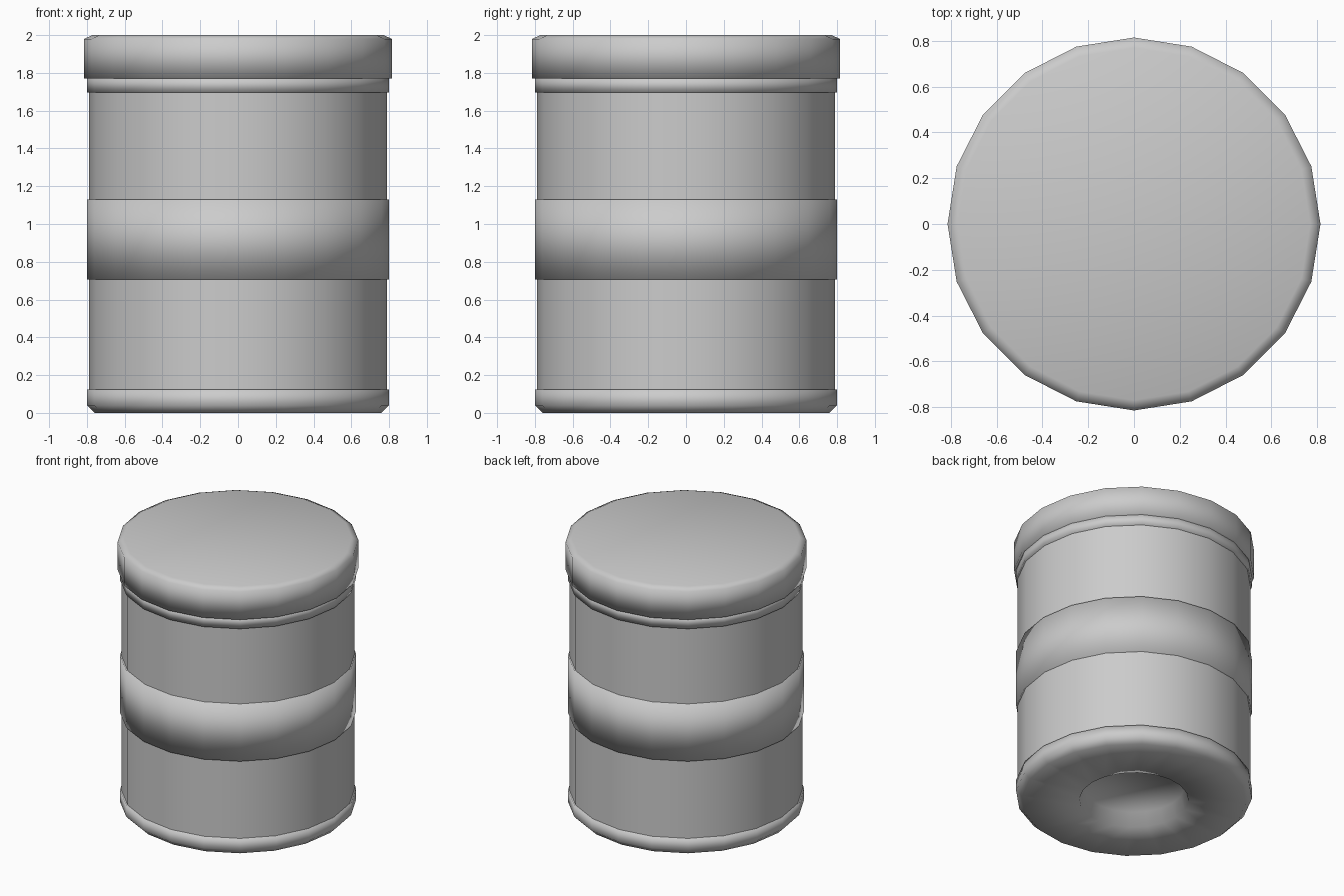
import bpy
import bmesh
from math import cos, sin, tau

SIDES = 20

cube = bpy.data.objects.get("Cube")
if cube:
    bpy.data.objects.remove(cube, do_unlink=True)

grey = bpy.data.materials.new("plain grey")
grey.use_nodes = True
colour = (0.6, 0.6, 0.6, 1)
grey.diffuse_color = colour
grey.node_tree.nodes["Principled BSDF"].inputs["Base Color"].default_value = colour


def lathe(name, profile, cap_start=False, cap_end=False, closed=False):
    """Spin a profile of (radius, height), listed from bottom to top outside."""
    bm = bmesh.new()
    rings = [[bm.verts.new((r * cos(tau * i / SIDES), r * sin(tau * i / SIDES), z))
              for i in range(SIDES)] for r, z in profile]
    pairs = list(zip(rings, rings[1:]))
    if closed:
        pairs.append((rings[-1], rings[0]))
    for low, high in pairs:
        for i in range(SIDES):
            j = (i + 1) % SIDES
            bm.faces.new((low[i], low[j], high[j], high[i]))
    if cap_start:
        bm.faces.new(rings[0][::-1])
    if cap_end:
        bm.faces.new(rings[-1])
    for face in bm.faces:
        face.smooth = True
    mesh = bpy.data.meshes.new(name)
    bm.to_mesh(mesh)
    bm.free()
    mesh.materials.append(grey)
    obj = bpy.data.objects.new(name, mesh)
    bpy.context.collection.objects.link(obj)
    return obj


def ring(name, radius, bottom, top):
    """Raised hoop whose inner wall is buried in the body."""
    inner = 0.75
    return lathe(name, [(inner, bottom), (radius, bottom), (radius, top), (inner, top)],
                 closed=True)


# Base with a chamfered foot and a recess underneath
lathe("base", [(0.34, 0.1), (0.37, 0), (0.76, 0), (0.8, 0.04), (0.8, 0.125), (0.75, 0.125)],
      cap_start=True, cap_end=True)

# Straight wall
lathe("body", [(0.79, 0.12), (0.79, 1.72)])

# Raised middle band and neck
ring("middle_band", 0.8, 0.705, 1.13)
ring("neck_ring", 0.8, 1.695, 1.78)

# Lid with a softened top edge
lathe("lid", [(0.75, 1.77), (0.815, 1.77), (0.815, 1.98), (0.77, 2)],
      cap_start=True, cap_end=True)
